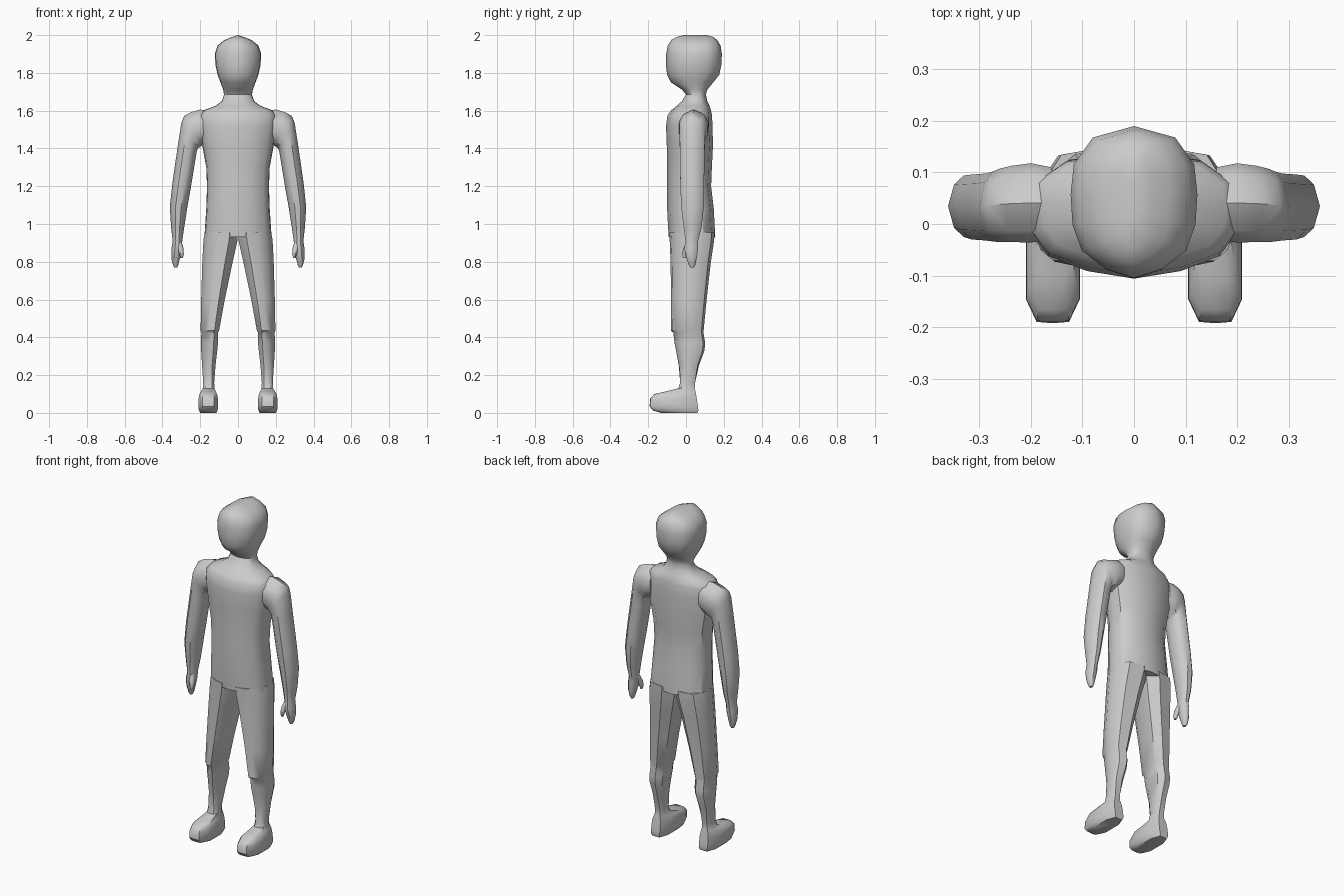
import bpy, bmesh

# Cross-section templates (unit space: x across, y depth)
half = [(0, -1), (.45, -.88), (.82, -.64), (.97, -.3), (1, .1), (.95, .5), (.65, .85)]
BODY = half + [(0, 1)] + [(-x, y) for x, y in reversed(half[1:])]
THIGH = [(-1, -.5), (-.5, -.97), (.1, -.9), (.65, -.65), (1, -.15), (.95, .45), (.6, .84), (-.4, .97), (-1, .6)]
BOX = [(-1, -.65), (-.6, -1), (0, -1.02), (.6, -1), (1, -.65), (1, .45), (.55, 1), (-.55, 1), (-1, .45)]
ARM = [(-1, 0), (-.75, -.7), (-.3, -1), (.35, -1), (.75, -.7), (1, 0), (.75, .7), (.35, 1), (-.3, 1), (-.75, .7)]


def ring(shape, x0, z0, x1, z1, y0, y1):
    """Section spanning (x0,z0)-(x1,z1) across and y0-y1 in depth."""
    return [((x0 + x1) / 2 + u * (x1 - x0) / 2,
             (y0 + y1) / 2 + v * (y1 - y0) / 2,
             (z0 + z1) / 2 + u * (z1 - z0) / 2) for u, v in shape]


def loft(name, rings, mirror=False):
    bm = bmesh.new()
    loops = [[bm.verts.new(p) for p in r] for r in rings]
    n = len(loops[0])
    for a, b in zip(loops, loops[1:]):
        for i in range(n):
            j = (i + 1) % n
            bm.faces.new((a[i], a[j], b[j], b[i]))
    bm.faces.new(loops[0])
    if max(abs(p[0] - rings[-1][0][0]) for p in rings[-1]) > .001:
        bm.faces.new(loops[-1])
    bmesh.ops.remove_doubles(bm, verts=bm.verts, dist=.0005)
    bmesh.ops.recalc_face_normals(bm, faces=bm.faces)
    me = bpy.data.meshes.new(name)
    bm.to_mesh(me)
    bm.free()
    ob = bpy.data.objects.new(name, me)
    bpy.context.collection.objects.link(ob)
    if mirror:
        mod = ob.modifiers.new("Mirror", 'MIRROR')
        mod.use_mirror_merge = False
    bpy.ops.object.select_all(action='DESELECT')
    ob.select_set(True)
    bpy.context.view_layer.objects.active = ob
    bpy.ops.object.shade_smooth_by_angle(angle=.7)
    return ob


# Torso, neck and head: z, half width, front y, back y (top collapses to a ridge)
body = [(.93, .178, -.092, .155), (1.08, .168, -.1, .147), (1.2, .164, -.1, .133), (1.3, .168, -.1, .137),
        (1.42, .19, -.102, .143), (1.52, .203, -.106, .14), (1.575, .203, -.098, .138), (1.603, .18, -.078, .132),
        (1.625, .12, -.05, .125), (1.65, .086, -.022, .113), (1.685, .074, 0, .106), (1.71, .078, -.02, .112),
        (1.75, .093, -.08, .145), (1.79, .108, -.1, .176), (1.84, .119, -.106, .187), (1.9, .123, -.105, .19),
        (1.945, .108, -.097, .183), (1.975, .07, -.077, .165), (1.99, .032, -.05, .145), (2.0, 0, -.01, .11)]
loft("torso_and_head", [ring(BODY, -w, z, w, z, f, b) for z, w, f, b in body])

# Legs and feet: z, inner x, outer x, front y, back y, template
leg = [(.955, .001, .176, -.092, .154, THIGH), (.915, .002, .183, -.09, .153, THIGH),
       (.8, .028, .189, -.085, .135, THIGH), (.6, .07, .195, -.082, .112, THIGH),
       (.435, .1, .198, -.082, .096, THIGH), (.425, .106, .194, -.07, .095, THIGH),
       (.37, .106, .196, -.063, .104, THIGH), (.33, .11, .195, -.055, .1, THIGH),
       (.25, .119, .19, -.04, .07, THIGH), (.16, .126, .184, -.03, .048, BOX),
       (.13, .124, .186, -.04, .046, BOX), (.115, .118, .195, -.1, .05, BOX),
       (.1, .111, .204, -.165, .053, BOX), (.075, .106, .209, -.188, .057, BOX),
       (.035, .105, .21, -.19, .063, BOX), (.012, .108, .207, -.172, .066, BOX), (0, .115, .2, -.13, .06, BOX)]
loft("leg", [ring(t, a, z, b, z, f, k) for z, a, b, f, k, t in leg], True)

# Arms: inner x, inner z, outer x, outer z, front y, back y
arm = [(.16, 1.43, .16, 1.6, -.03, .11), (.2, 1.41, .2, 1.606, -.036, .118), (.212, 1.4, .25, 1.592, -.035, .113),
       (.215, 1.395, .285, 1.572, -.035, .107), (.218, 1.385, .3, 1.535, -.034, .102),
       (.224, 1.35, .318, 1.42, -.032, .098), (.25, 1.19, .347, 1.22, -.03, .096),
       (.268, 1.09, .361, 1.09, -.025, .094), (.285, .98, .354, .98, -.012, .082),
       (.295, .91, .346, .91, -.003, .064), (.297, .87, .352, .87, -.01, .064),
       (.307, .82, .353, .82, .003, .057), (.316, .785, .345, .785, .014, .05), (.322, .77, .338, .77, .022, .042)]
loft("arm", [ring(ARM, *r) for r in arm], True)

# Thumbs
thumb = [(.298, .905, .325, .9, .0, .035), (.288, .87, .32, .865, -.015, .02),
         (.287, .84, .31, .84, -.02, .008), (.292, .82, .306, .82, -.017, 0)]
loft("thumb", [ring(ARM, *r) for r in thumb], True)
